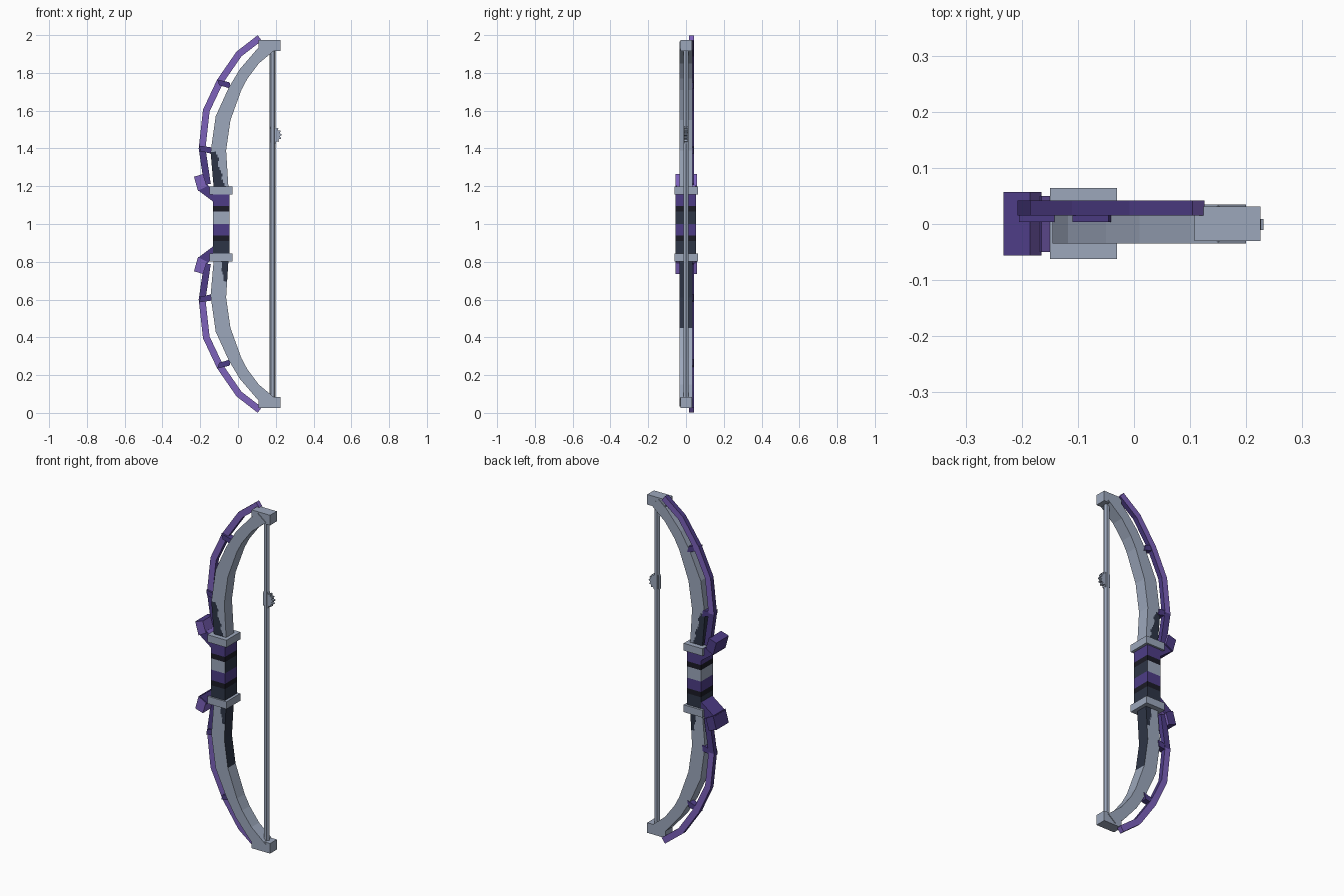
import bpy, bmesh, math
from mathutils import Vector

if "Cube" in bpy.data.objects:
    bpy.data.objects.remove(bpy.data.objects["Cube"])


def material(name, rgb):
    m = bpy.data.materials.new(name)
    m.use_nodes = True
    m.diffuse_color = (*rgb, 1)
    m.node_tree.nodes["Principled BSDF"].inputs["Base Color"].default_value = (*rgb, 1)
    return m


MATS = [material("steel grey", (0.335, 0.39, 0.50)),
        material("light purple", (0.205, 0.122, 0.50)),
        material("dark purple", (0.075, 0.046, 0.24)),
        material("navy", (0.027, 0.036, 0.062)),
        material("near black", (0.011, 0.011, 0.019))]
GREY, LIGHT, DARK, NAVY, BLACK = range(5)


def finish(name, bm, rule):
    """Turn a bmesh into an object, colouring faces by rule(centre, normal)."""
    bmesh.ops.remove_doubles(bm, verts=bm.verts, dist=1e-5)
    bmesh.ops.recalc_face_normals(bm, faces=bm.faces)
    for f in bm.faces:
        f.material_index = rule(f.calc_center_median(), f.normal)
    me = bpy.data.meshes.new(name)
    bm.to_mesh(me)
    bm.free()
    for m in MATS:
        me.materials.append(m)
    ob = bpy.data.objects.new(name, me)
    bpy.context.collection.objects.link(ob)


def prism(name, pts, y0, y1, rule):
    """Extrude an (x, z) outline from y0 to y1."""
    bm = bmesh.new()
    face = bm.faces.new([bm.verts.new((x, y0, z)) for x, z in pts])
    ext = bmesh.ops.extrude_face_region(bm, geom=[face])
    for v in ext["geom"]:
        if isinstance(v, bmesh.types.BMVert):
            v.co.y = y1
    finish(name, bm, rule)


def box(name, x0, x1, y0, y1, z0, z1, rule):
    prism(name, [(x0, z0), (x1, z0), (x1, z1), (x0, z1)], y0, y1, rule)


def ribbon(name, outer, inner, y0, y1, cols, steps, rule):
    """Rectangular bar between two (x, z) edge lines, gridded on its broad sides."""
    rows = []
    for i in range(len(outer) - 1):
        for s in range(steps):
            t = s / steps
            rows.append((Vector(outer[i]).lerp(Vector(outer[i + 1]), t),
                         Vector(inner[i]).lerp(Vector(inner[i + 1]), t)))
    rows.append((Vector(outer[-1]), Vector(inner[-1])))
    bm = bmesh.new()
    loops = []
    for a, b in rows:
        line = [a.lerp(b, c / cols) for c in range(cols + 1)]
        loops.append([bm.verts.new((p.x, y0, p.y)) for p in line] +
                     [bm.verts.new((p.x, y1, p.y)) for p in reversed(line)])
    n = len(loops[0])
    for la, lb in zip(loops, loops[1:]):
        for j in range(n):
            k = (j + 1) % n
            bm.faces.new((la[j], la[k], lb[k], lb[j]))
    bm.faces.new(loops[0])
    bm.faces.new(loops[-1])
    finish(name, bm, rule)


def solid(colour):
    return lambda c, n: colour


def horn_rule(c, n):
    return LIGHT if n.y < -0.9 or n.x > 0.5 else DARK


def arm_rule(c, n):
    return LIGHT if n.x > 0.5 and n.z * (c.z - 1) > 0 else DARK


def strip_rule(c, n):
    # light broad sides and tips, dark edges and dark last segment
    broad = abs(n.y) > 0.9 and abs(c.z - 1) > 0.4
    tip = 0.5 < n.x < 0.9 and n.z * (c.z - 1) > 0
    return LIGHT if broad or tip else DARK


def upper_rule(c, n):
    # ragged dark patch spreading from the outer edge
    edge = -0.118 + 0.27 * (1.38 - c.z) + 0.004 * math.sin(c.z * 90)
    return NAVY if c.z < 1.38 and c.x < edge else GREY


def lower_rule(c, n):
    # dark inner face and a ragged patch beside it
    if n.x > 0.6 and c.z > 0.45:
        return NAVY
    edge = -0.076 - 0.13 * (c.z - 0.7) + 0.004 * math.sin(c.z * 90)
    return NAVY if c.z > 0.7 and c.x > edge else GREY


LIMB_OUT = [(-0.125, 1.15), (-0.145, 1.38), (-0.118, 1.57), (-0.05, 1.72),
            (0.01, 1.82), (0.10, 1.925), (0.15, 1.965)]
LIMB_IN = [(-0.048, 1.15), (-0.063, 1.39), (-0.04, 1.55), (0.018, 1.71),
           (0.05, 1.77), (0.11, 1.85), (0.2, 1.925)]
STRIP = [(0.115, 1.985), (0.005, 1.9), (-0.095, 1.755), (-0.168, 1.6),
         (-0.19, 1.4), (-0.162, 1.21)]
HORN = [(-0.233, 1.25), (-0.185, 1.265), (-0.165, 1.2), (-0.212, 1.175)]
ARM = [(-0.214, 1.18), (-0.165, 1.21), (-0.12, 1.17), (-0.12, 1.11)]
CONNECTORS = [[(-0.11, 1.765), (-0.1, 1.735), (-0.035, 1.715), (-0.045, 1.75)],
              [(-0.205, 1.415), (-0.2, 1.385), (-0.13, 1.37), (-0.135, 1.405)]]


def strip_edges(pts, half):
    """Offset a centre line to both sides."""
    a, b = [], []
    for i, p in enumerate(pts):
        d = Vector(pts[min(i + 1, len(pts) - 1)]) - Vector(pts[max(i - 1, 0)])
        n = Vector((d.y, -d.x)).normalized() * half
        a.append(tuple(Vector(p) + n))
        b.append(tuple(Vector(p) - n))
    return a, b


for side, up in (("upper", True), ("lower", False)):
    def m(pts):
        return pts if up else [(x, 2 - z) for x, z in pts]

    # main limb and tip block
    ribbon(side + "_limb", m(LIMB_OUT), m(LIMB_IN), -0.035, 0.035, 12, 14,
           upper_rule if up else lower_rule)
    tip = m([(0.108, 1.915), (0.225, 1.915), (0.225, 1.973), (0.108, 1.973)])
    prism(side + "_tip_block", tip, -0.03, 0.031, solid(GREY))

    # purple outer strip with its connectors
    a, b = strip_edges(STRIP, 0.018)
    ribbon(side + "_outer_strip", m(a), m(b), 0.015, 0.042, 1, 1, strip_rule)
    for i, pts in enumerate(CONNECTORS):
        prism(f"{side}_connector_{i + 1}", m(pts), 0.004, 0.04, solid(DARK))

    # grip guard and the flared horn beside it
    guard = m([(-0.15, 1.156), (-0.03, 1.156), (-0.03, 1.198), (-0.15, 1.198)])
    prism(side + "_guard", guard, -0.062, 0.064, solid(GREY))
    prism(side + "_horn", m(HORN), -0.056, 0.057, horn_rule)
    prism(side + "_horn_arm", m(ARM), -0.05, 0.05, arm_rule)


# wrapped grip, one block per band
def worn_band(c, n):
    return NAVY if n.x > 0.9 else GREY


BANDS = [(0.845, NAVY), (0.91, BLACK), (0.94, DARK), (1.0, None),
         (1.065, BLACK), (1.095, DARK)]
tops = [z for z, _ in BANDS[1:]] + [1.16]
for i, ((z, colour), top) in enumerate(zip(BANDS, tops)):
    box(f"grip_band_{i + 1}", -0.132, -0.045, -0.055, 0.053, z, top,
        worn_band if colour is None else solid(colour))

# bowstring
string = [(0.183 + 0.016 * math.cos(k * math.pi / 3), 0.016 * math.sin(k * math.pi / 3))
          for k in range(6)]
bm = bmesh.new()
base = bm.faces.new([bm.verts.new((x, y, 0.08)) for x, y in string])
ext = bmesh.ops.extrude_face_region(bm, geom=[base])
bmesh.ops.translate(bm, vec=(0, 0, 1.84),
                    verts=[v for v in ext["geom"] if isinstance(v, bmesh.types.BMVert)])
finish("bowstring", bm, solid(GREY))

# small toothed disc on the string
teeth = 14
cog = []
for k in range(teeth * 4):
    r = 0.046 if k % 4 < 2 else 0.038
    ang = 2 * math.pi * k / (teeth * 4)
    cog.append((max(0.185 + r * math.cos(ang), 0.168), 1.47 + r * math.sin(ang)))
prism("string_cog", cog, -0.011, 0.009, solid(GREY))
